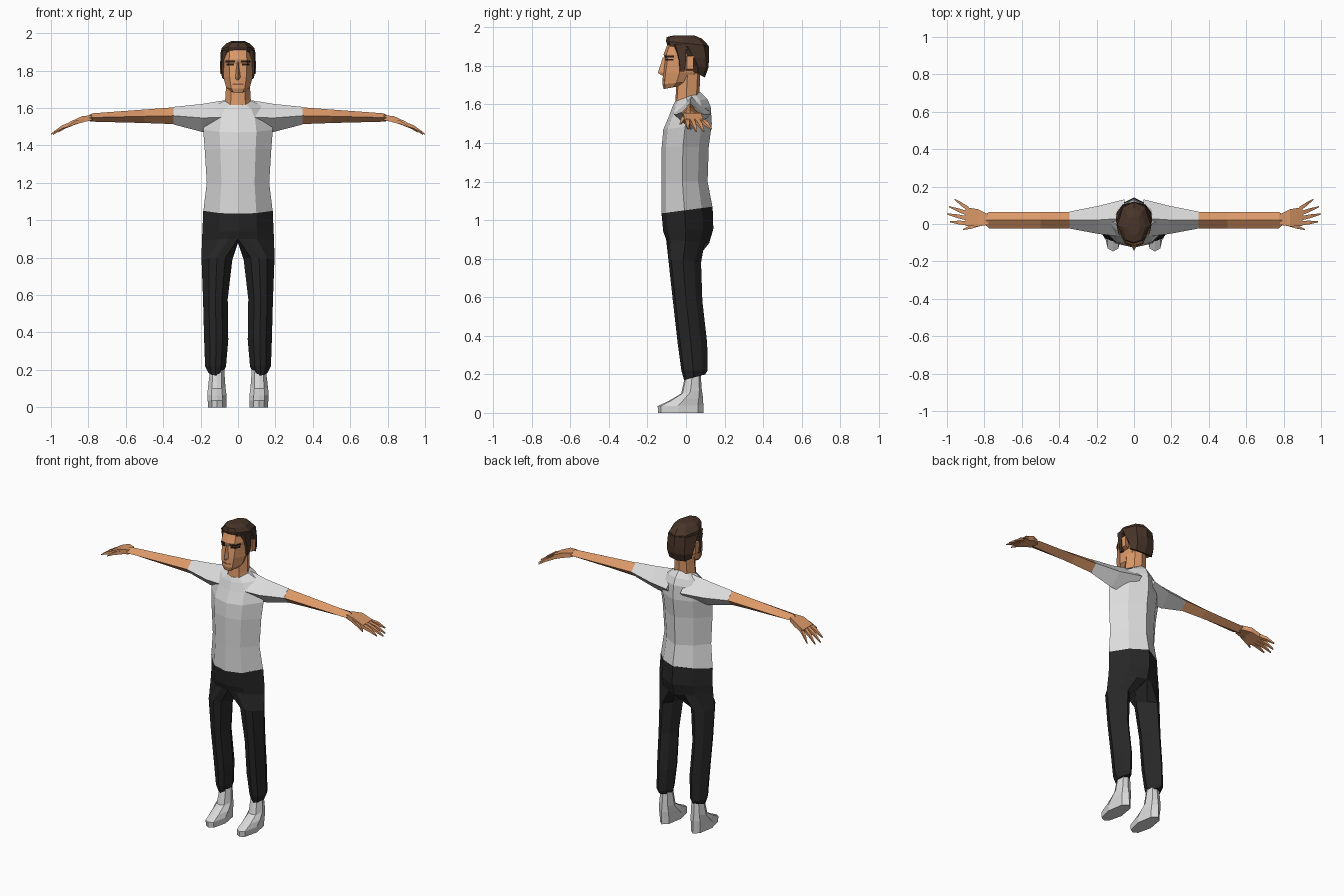
import bpy, bmesh
from mathutils import Vector


def material(name, rgb):
    m = bpy.data.materials.new(name)
    m.diffuse_color = (*rgb, 1)
    return m


SHIRT = material("light grey cloth", (0.72, 0.72, 0.72))
PANTS = material("black cloth", (0.02, 0.02, 0.02))
SKIN = material("skin", (0.72, 0.32, 0.14))
HAIR = material("dark brown hair", (0.065, 0.035, 0.022))
EYE = material("dark features", (0.02, 0.012, 0.01))
LIP = material("lip brown", (0.3, 0.11, 0.05))
SHOE = material("light grey shoe", (0.7, 0.7, 0.7))


def loft(name, rings, mat, mirror=False):
    """Skin a list of equal-length point rings, capped at both ends."""
    bm = bmesh.new()
    vs = [[bm.verts.new(Vector(p)) for p in r] for r in rings]
    n = len(vs[0])
    for a, b in zip(vs, vs[1:]):
        for i in range(n):
            j = (i + 1) % n
            bm.faces.new((a[i], a[j], b[j], b[i]))
    bm.faces.new(vs[0])
    bm.faces.new(vs[-1])
    bmesh.ops.recalc_face_normals(bm, faces=bm.faces)
    me = bpy.data.meshes.new(name)
    bm.to_mesh(me)
    bm.free()
    me.materials.append(mat)
    ob = bpy.data.objects.new(name, me)
    bpy.context.collection.objects.link(ob)
    if mirror:
        ob.modifiers.new("mirror", 'MIRROR').use_mirror_merge = False
    return ob


def section(front, back):
    """Eight-sided section: front middle, corner, side, corner, back middle, mirrored."""
    half = [(0, -1), front, (1, -.1), back, (0, 1)]
    return half + [(-x, y) for x, y in half[3:0:-1]]


BODY = section((.53, -.82), (.57, .58))
ROUND = section((.57, -.86), (.66, .76))


def level(zf, zb, x0, x1, yf, yb, prof=BODY):
    """Horizontal ring, tilted from height zf in front to zb at the back."""
    return [((x0 + x1) / 2 + (x1 - x0) / 2 * u, (yf + yb) / 2 + (yb - yf) / 2 * v,
             zf + (zb - zf) * (v + 1) / 2) for u, v in prof]


def mid(zf, zb, hw, yf, yb, prof=BODY):
    return level(zf, zb, -hw, hw, yf, yb, prof)


def half_hip(zf, zb, hw, yf, yb):
    """One half of a hip section, ordered like a leg ring."""
    p = [Vector(q) for q in mid(zf, zb, hw, yf, yb)]
    return [p[0].lerp(p[1], .5), p[1], p[2], p[3], p[3].lerp(p[4], .5), p[4], p[4].lerp(p[0], .5), p[0]]


def diamond(x, y0, y1, z0, z1):
    """Four-sided ring across the arm."""
    ym, zm = (y0 + y1) / 2, (z0 + z1) / 2
    return [(x, ym, z1), (x, y0, zm), (x, ym, z0), (x, y1, zm)]


def square(c, hy, hz):
    x, y, z = c
    return [(x, y - hy, z - hz), (x, y + hy, z - hz), (x, y + hy, z + hz), (x, y - hy, z + hz)]


# Shirt body and sleeves
loft("shirt_body", [
    mid(1.035, 1.07, .185, -.127, .137), mid(1.2, 1.2, .167, -.126, .112),
    mid(1.38, 1.38, .178, -.126, .118), mid(1.47, 1.5, .186, -.118, .134),
    mid(1.54, 1.59, .172, -.088, .128), mid(1.59, 1.63, .135, -.07, .11),
    mid(1.615, 1.665, .075, -.058, .075)], SHIRT)
loft("sleeve", [
    diamond(.05, -.07, .132, 1.46, 1.645), diamond(.19, -.053, .097, 1.472, 1.622),
    diamond(.345, -.024, .066, 1.512, 1.606)], SHIRT, True)

# Trousers: each half runs from the waist to the cuff
loft("trouser_leg", [
    half_hip(1.035, 1.07, .186, -.127, .138), half_hip(.94, .955, .19, -.118, .142),
    half_hip(.9, .88, .193, -.103, .12),
    level(.8, .78, .03, .195, -.092, .078), level(.58, .58, .055, .187, -.068, .085),
    level(.36, .36, .052, .181, -.043, .11), level(.22, .22, .064, .176, -.024, .112),
    level(.17, .2, .08, .158, -.01, .1)], PANTS, True)

# Shoes
loft("shoe", [
    level(0, 0, .062, .16, -.145, .09, ROUND), level(.035, .04, .062, .162, -.147, .09, ROUND),
    level(.062, .08, .062, .164, -.09, .088, ROUND), level(.1, .12, .067, .16, -.025, .082, ROUND),
    level(.22, .22, .075, .147, .002, .075, ROUND)], SHOE, True)

# Forearms
loft("forearm", [
    diamond(.34, -.023, .065, 1.514, 1.604), diamond(.5, -.023, .065, 1.52, 1.592),
    diamond(.775, -.023, .065, 1.527, 1.572), diamond(.795, -.005, .05, 1.53, 1.565)], SKIN, True)

# Hands
loft("palm", [
    square((.78, .024, 1.548), .028, .014), square((.835, .033, 1.54), .046, .016),
    square((.9, .04, 1.513), .05, .013)], SKIN, True)
fingers = {
    "little_finger": ((.885, .08, 1.516), (.96, .132, 1.472)),
    "ring_finger": ((.89, .056, 1.518), (.988, .092, 1.46)),
    "middle_finger": ((.89, .03, 1.518), (1.0, .054, 1.46)),
    "index_finger": ((.89, .004, 1.516), (.985, .012, 1.472)),
    "thumb": ((.825, .0, 1.535), (.915, -.03, 1.498))}
for name, (a, b) in fingers.items():
    a, b = Vector(a), Vector(b)
    knuckle = a.lerp(b, .5) + Vector((0, 0, .006))
    loft(name, [square(a, .012, .011), square(knuckle, .01, .009), square(b, .003, .003)], SKIN, True)

# Neck and head
loft("neck", [
    mid(1.57, 1.6, .078, -.06, .07, ROUND), mid(1.64, 1.66, .068, -.054, .07, ROUND),
    mid(1.78, 1.78, .06, -.045, .075, ROUND)], SKIN)
loft("head", [
    mid(1.68, 1.7, .04, -.115, -.01, ROUND), mid(1.705, 1.72, .064, -.123, .04, ROUND),
    mid(1.765, 1.765, .078, -.119, .07, ROUND), mid(1.835, 1.835, .083, -.109, .085, ROUND),
    mid(1.86, 1.86, .083, -.116, .085, ROUND), mid(1.92, 1.92, .076, -.094, .085, ROUND)], SKIN)
loft("nose", [
    [(-.02, -.1, 1.75), (0, -.125, 1.75), (.02, -.1, 1.75)],
    [(-.02, -.1, 1.765), (0, -.146, 1.765), (.02, -.1, 1.765)],
    [(-.009, -.09, 1.845), (0, -.12, 1.845), (.009, -.09, 1.845)]], SKIN)

# Ears
loft("ear", [
    square((.07, .015, 1.812), .018, .036), square((.097, .022, 1.818), .017, .034)], SKIN, True)


# Eyes, brows and mouth: thin plates following the face
def plate(name, path, z, h, mat, mirror):
    loft(name, [[(x, y - .002, z - h), (x, y + .006, z - h), (x, y + .006, z + h), (x, y - .002, z + h)]
                for x, y in path], mat, mirror)


plate("eye", [(.022, -.105), (.047, -.098), (.062, -.069)], 1.832, .005, EYE, True)
plate("eyebrow", [(.016, -.109), (.048, -.101), (.066, -.068)], 1.848, .005, EYE, True)
plate("mouth", [(-.03, -.112), (0, -.1205), (.03, -.112)], 1.727, .003, LIP, False)

# Hair: top cap, back shell and sideburns
loft("hair_top", [
    mid(1.905, 1.86, .092, -.096, .119, ROUND), mid(1.928, 1.905, .089, -.104, .117, ROUND),
    mid(1.95, 1.94, .062, -.1, .085, ROUND), mid(1.959, 1.958, .035, -.06, .045, ROUND)], HAIR)
loft("hair_back", [
    mid(1.775, 1.74, .084, .03, .098, ROUND), mid(1.8, 1.79, .092, .02, .116, ROUND),
    mid(1.84, 1.84, .095, -.02, .12, ROUND), mid(1.9, 1.9, .093, -.08, .119, ROUND)], HAIR)
loft("sideburn", [
    [(.06, -.038, 1.77), (.086, -.03, 1.77), (.088, -.008, 1.77), (.06, -.008, 1.77)],
    [(.06, -.042, 1.83), (.088, -.034, 1.83), (.094, .0, 1.83), (.06, .0, 1.83)],
    [(.05, -.066, 1.91), (.083, -.054, 1.91), (.092, .0, 1.91), (.05, .0, 1.91)]], HAIR, True)
